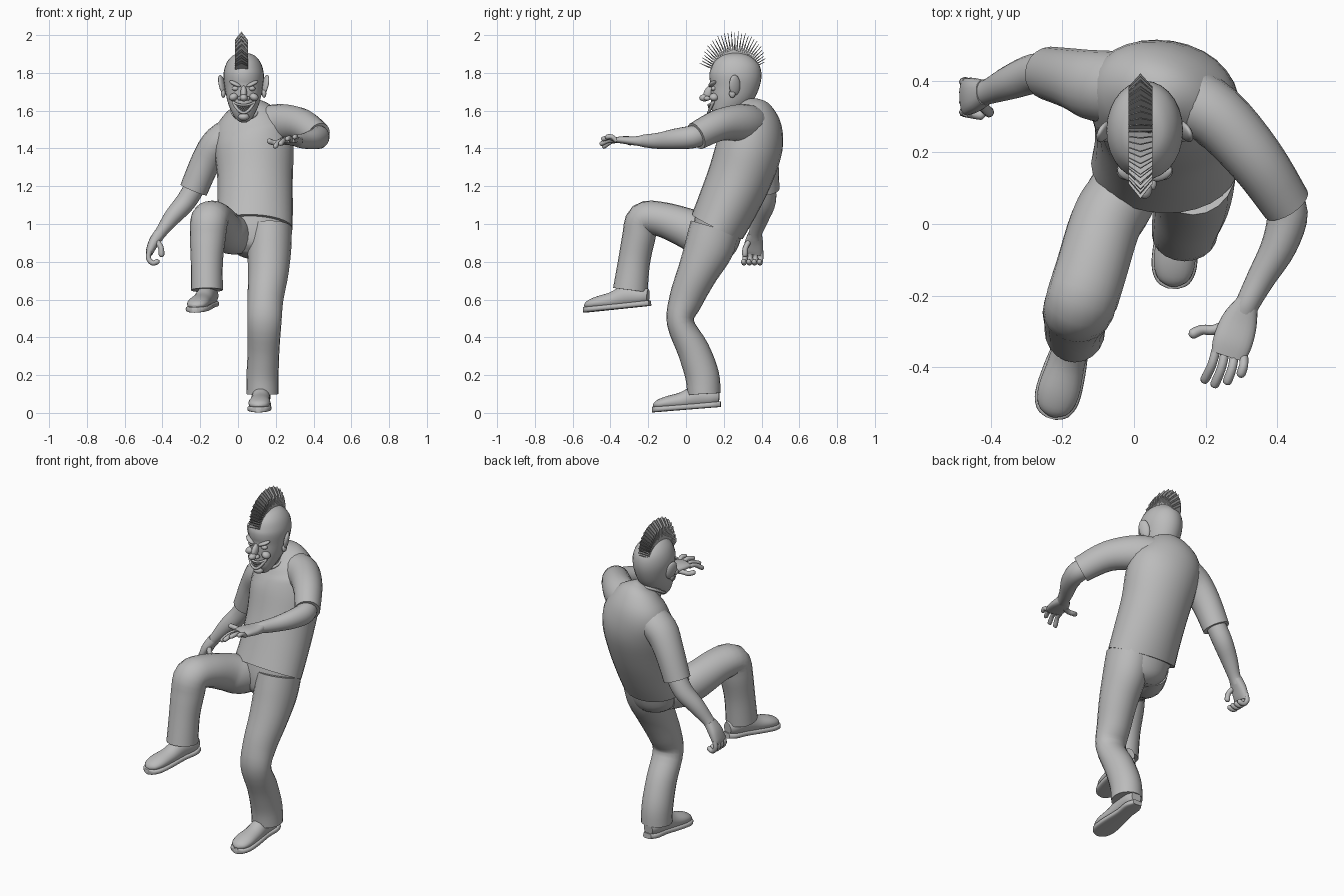
import bpy, bmesh, math
from mathutils import Vector, Matrix, Euler

cube = bpy.data.objects.get("Cube")
if cube:
    bpy.data.objects.remove(cube, do_unlink=True)

grey = bpy.data.materials.new("plain grey")
grey.use_nodes = True
colour = (0.5, 0.5, 0.5, 1)
grey.diffuse_color = colour
grey.node_tree.nodes["Principled BSDF"].inputs["Base Color"].default_value = colour


def finish(name, bm, angle=50):
    bmesh.ops.recalc_face_normals(bm, faces=bm.faces)
    mesh = bpy.data.meshes.new(name)
    bm.to_mesh(mesh)
    bm.free()
    mesh.materials.append(grey)
    ob = bpy.data.objects.new(name, mesh)
    bpy.context.collection.objects.link(ob)
    bpy.ops.object.select_all(action='DESELECT')
    ob.select_set(True)
    bpy.context.view_layer.objects.active = ob
    if angle:
        bpy.ops.object.shade_smooth_by_angle(angle=math.radians(angle))
    return ob


def spline(rings, steps):
    """Catmull-Rom interpolation of rings (x, y, z, width, depth, twist)."""
    rows = [tuple(r) + (0,) * (6 - len(r)) for r in rings]
    rows = [rows[0]] + rows + [rows[-1]]
    out = []
    for p0, p1, p2, p3 in zip(rows, rows[1:], rows[2:], rows[3:]):
        for i in range(steps):
            t = i / steps
            out.append([b + 0.5 * t * (c - a + t * (2 * a - 5 * b + 4 * c - d + t * (3 * (b - c) + d - a)))
                        for a, b, c, d in zip(p0, p1, p2, p3)])
    return out + [list(rows[-1])]


def tube(name, rings, ref=(1, 0, 0), seg=20, steps=4, power=1.0):
    """Loft of elliptic rings along a path; width runs along ref."""
    rows = spline(rings, steps)
    bm, loops, ref = bmesh.new(), [], Vector(ref)
    for i, (x, y, z, a, b, twist) in enumerate(rows):
        t = (Vector(rows[min(i + 1, len(rows) - 1)][:3]) - Vector(rows[max(i - 1, 0)][:3])).normalized()
        s = (ref - t * ref.dot(t)).normalized()
        s = Matrix.Rotation(twist, 3, t) @ s
        u = t.cross(s)
        loop = []
        for k in range(seg):
            c, n = math.cos(math.tau * k / seg), math.sin(math.tau * k / seg)
            c, n = (math.copysign(abs(v) ** power, v) for v in (c, n))
            loop.append(bm.verts.new(Vector((x, y, z)) + s * max(a, .002) * c + u * max(b, .002) * n))
        loops.append(loop)
    for lo, hi in zip(loops, loops[1:]):
        for k in range(seg):
            bm.faces.new((lo[k], lo[k - 1], hi[k - 1], hi[k]))
    bm.faces.new(loops[0])
    bm.faces.new(loops[-1])
    return finish(name, bm)


def cord(name, points, radius, seg=8, ref=(1, 0, 0)):
    """Round cord with a tapered tip, for fingers and face folds."""
    rows = [(*p, radius, radius) for p in points]
    tip = Vector(points[-1]) + (Vector(points[-1]) - Vector(points[-2])).normalized() * radius * .7
    rows.append((*tip, radius * .3, radius * .3))
    return tube(name, rows, ref, seg, 3)


def ball(name, loc, scale, rot=(0, 0, 0)):
    bm = bmesh.new()
    bmesh.ops.create_uvsphere(bm, u_segments=16, v_segments=10, radius=1)
    bm.transform(Matrix.LocRotScale(Vector(loc), Euler(rot), Vector(scale)))
    return finish(name, bm)


# Shirt
tube("shirt_body", [(.085, .165, .985, .205, .15), (.09, .22, 1.1, .2, .16), (.09, .285, 1.25, .2, .17),
                    (.085, .335, 1.4, .21, .175, -.1), (.07, .355, 1.5, .2, .155, -.25),
                    (.06, .35, 1.58, .15, .12, -.25), (.05, .335, 1.63, .08, .075), (.045, .33, 1.645, .04, .04)], seg=28)
tube("right_sleeve", [(0, .38, 1.48, .1, .1), (-.1, .385, 1.43, .1, .09), (-.17, .405, 1.33, .085, .08),
                      (-.235, .42, 1.18, .075, .075)], ref=(0, 1, 0))
tube("left_sleeve", [(.12, .36, 1.52, .1, .1), (.23, .3, 1.535, .1, .09), (.34, .18, 1.525, .085, .08),
                     (.425, .055, 1.465, .075, .07)], ref=(0, 0, 1))
collar = [(.035 + .068 * math.cos(a), .28 + .075 * math.sin(a), 1.6 + .042 * math.sin(a), .008, .008)
          for a in (math.tau * i / 12 for i in range(13))]
tube("shirt_collar", collar, ref=(0, 0, 1), seg=8, steps=2)

# Trousers
tube("trouser_hips", [(.09, .18, 1.04, .19, .13), (.09, .165, .95, .18, .13), (.07, .15, .87, .14, .11),
                      (.06, .14, .83, .07, .06)], seg=24)
tube("left_trouser_leg", [(.165, .155, .98, .12, .135), (.165, .12, .87, .117, .13), (.16, .06, .74, .107, .107),
                          (.145, 0, .6, .095, .09), (.14, -.03, .48, .09, .072), (.135, .04, .33, .084, .085),
                          (.13, .085, .2, .085, .09), (.13, .095, .1, .085, .088)])
tube("right_trouser_leg", [(.01, .17, .94, .09, .1), (-.04, .07, .95, .1, .11), (-.08, 0, .98, .1, .105),
                           (-.12, -.13, 1.025, .1, .092), (-.15, -.225, 1.025, .1, .09), (-.16, -.25, .93, .095, .088),
                           (-.165, -.275, .8, .085, .085), (-.165, -.295, .65, .085, .092)])


# Shoes, built heel to toe and then placed
def shoe(side, loc, yaw, pitch):
    upper = [(0, .055, .03, .035), (-.04, .06, .045, .05), (-.12, .065, .048, .058), (-.2, .05, .052, .045),
             (-.28, .045, .058, .035), (-.33, .038, .045, .024), (-.35, .03, .015, .01)]
    sole = [(.005, .028), (-.04, .048), (-.12, .047), (-.22, .06), (-.3, .063), (-.345, .045), (-.36, .015)]
    parts = [tube(side + "_shoe_upper", [(0, y, z, a, b) for y, z, a, b in upper]),
             tube(side + "_shoe_sole", [(0, y, .016, a, .015) for y, a in sole], power=.5)]
    for ob in parts:
        ob.matrix_world = Matrix.LocRotScale(Vector(loc), Euler((pitch, 0, yaw)), None)


shoe("left", (.13, .18, .03), -.06, .08)
shoe("right", (-.135, -.195, .565), -.27, .1)

# Arms
tube("right_forearm", [(-.215, .42, 1.22, .055, .055), (-.275, .42, 1.12, .056, .054), (-.345, .395, 1.04, .048, .046),
                       (-.405, .37, .96, .036, .032), (-.43, .365, .925, .036, .03)], ref=(0, 1, 0))
tube("left_forearm", [(.4, .09, 1.475, .055, .055), (.428, .03, 1.46, .06, .057), (.405, -.06, 1.45, .054, .05),
                      (.355, -.15, 1.44, .042, .04), (.318, -.22, 1.44, .034, .034), (.305, -.25, 1.44, .026, .034)],
     ref=(0, 0, 1))

# Left hand, open and reaching forward
tube("left_palm", [(.318, -.215, 1.44, .03, .03), (.295, -.27, 1.44, .024, .05), (.275, -.33, 1.445, .02, .055),
                   (.262, -.37, 1.445, .014, .048)], ref=(0, 0, 1), power=.8)
tips = [(.197, -.435, 1.41), (.225, -.448, 1.425), (.26, -.44, 1.45), (.298, -.42, 1.46)]
for i, tip in enumerate(tips):
    root = Vector((.228 + .026 * i, -.355 - .004 * i, 1.44))
    mid = (root + Vector(tip)) / 2 + Vector((.004, 0, .012))
    cord("left_finger", [root, mid, Vector(tip)], .0125, ref=(0, 0, 1))
cord("left_thumb", [(.28, -.27, 1.435), (.225, -.295, 1.43), (.19, -.295, 1.43), (.163, -.307, 1.44)], .014, ref=(0, 0, 1))

# Right hand, curled inward
tube("right_palm", [(-.415, .367, .95, .035, .03), (-.445, .36, .905, .048, .028), (-.465, .355, .86, .052, .022),
                    (-.47, .352, .84, .048, .016)], ref=(0, 1, 0), power=.8)
for i in range(4):
    y = .312 + .028 * i
    cord("right_finger", [(-.467, y, .86), (-.475, y, .82), (-.452, y - .004, .793), (-.425, y - .008, .802)], .0135,
         ref=(0, 1, 0))
cord("right_thumb", [(-.43, .335, .91), (-.408, .315, .875), (-.405, .312, .835)], .0145, ref=(0, 1, 0))

# Head and neck
cx = .03
tube("neck", [(.04, .32, 1.54, .07, .075), (.035, .28, 1.62, .062, .068), (cx, .265, 1.7, .065, .07)])
tube("head", [(cx, .165, 1.552, .025, .02), (cx, .18, 1.57, .048, .048), (cx, .2, 1.61, .07, .075),
              (cx, .225, 1.66, .088, .105), (cx, .25, 1.72, .1, .128), (cx, .262, 1.79, .107, .138),
              (cx, .262, 1.85, .092, .12), (cx, .262, 1.89, .06, .078), (cx, .262, 1.906, .02, .03)], seg=28)

# Face
ball("nose_bridge", (cx, .12, 1.695), (.017, .025, .04), (-.45, 0, 0))
ball("nose_tip", (cx, .098, 1.668), (.021, .028, .019))
for s, side in ((-1, "right"), (1, "left")):
    ball(side + "_nostril", (cx + s * .02, .112, 1.665), (.013, .018, .012))
    ball(side + "_eye", (cx + s * .043, .147, 1.717), (.019, .016, .013))
    ball(side + "_cheek", (cx + s * .054, .148, 1.672), (.025, .025, .02), (0, s * .4, 0))
    ball(side + "_brow", (cx + s * .045, .141, 1.742), (.036, .02, .011), (0, -s * .42, s * .4))
    ball(side + "_ear", (cx + s * .113, .258, 1.735), (.014, .032, .056), (.15, s * .2, s * .45))
    ball(side + "_ear_lobe", (cx + s * .108, .245, 1.69), (.012, .017, .022))


def grin(name, low, high, radius):
    points = []
    for i in range(9):
        dx = -.056 + .014 * i
        points.append((cx + dx, .119 + 8 * dx * dx, low + (high - low) * (dx / .056) ** 2))
    cord(name, points, radius, ref=(0, 0, 1))


grin("upper_lip", 1.629, 1.645, .0065)
grin("lower_lip", 1.589, 1.645, .008)
ball("chin", (cx, .152, 1.567), (.03, .026, .02))
for row, z in (("upper", 1.617), ("lower", 1.602)):
    for i in range(7):
        dx = -.033 + .011 * i
        ball(row + "_tooth", (cx + dx, .123 + 8 * dx * dx, z + 9 * dx * dx), (.005, .006, .008))

# Crest of thin pointed blades fanned over the skull
for i in range(30):
    f = i / 29
    angle = math.radians(28 + 130 * f)
    out = Vector((0, math.cos(angle), math.sin(angle)))
    along = Vector((0, -out.z, out.y))
    base = Vector((.018, .262, 1.775))
    height = .17 + .055 * math.sin(math.pi * min(1, f * 1.05 + .02)) + .03 * f + (.006 if i % 2 else 0)
    bm = bmesh.new()
    outline = [(-.034, .11), (.034, .11), (.034, height - .045), (0, height), (-.034, height - .045)]
    sides = []
    for d in (-1, 1):
        sides.append([bm.verts.new(base + Vector((x, 0, 0)) + out * r + along * d * (.0015 if r > .12 else .007))
                      for x, r in outline])
    bm.faces.new(sides[0])
    bm.faces.new(sides[1])
    for k in range(5):
        bm.faces.new((sides[0][k], sides[0][k - 1], sides[1][k - 1], sides[1][k]))
    finish("crest_blade", bm, 0)
